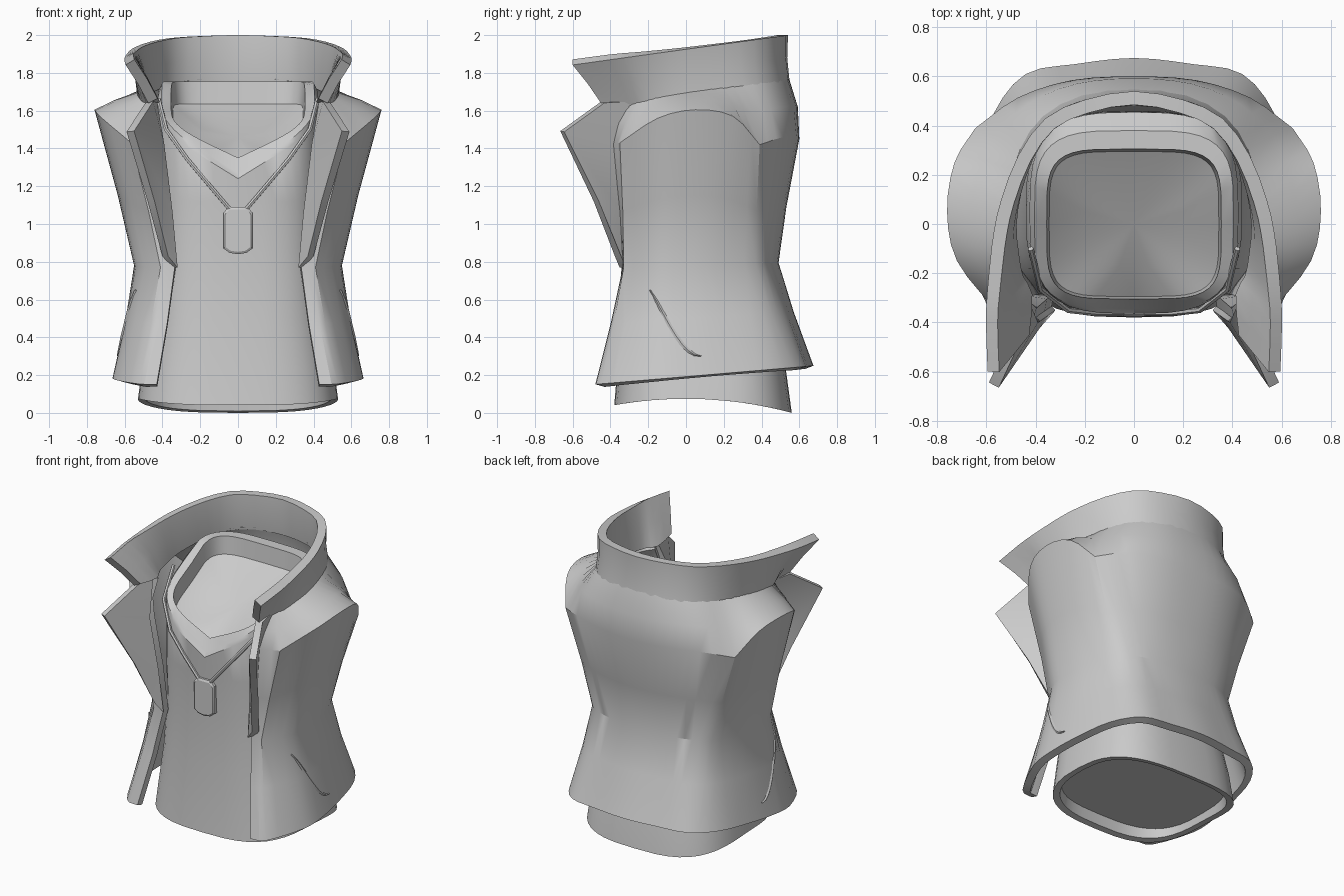
import bpy, bmesh, math
from mathutils import Vector
from mathutils.bvhtree import BVHTree

if "Cube" in bpy.data.objects:
    bpy.data.objects.remove(bpy.data.objects["Cube"])


def finish(ob, angle=32):
    bpy.ops.object.select_all(action='DESELECT')
    ob.select_set(True)
    bpy.context.view_layer.objects.active = ob
    bpy.ops.object.convert(target='MESH')
    bpy.ops.object.shade_smooth_by_angle(angle=math.radians(angle))


def make(name, verts, faces, mirror=False, thick=0, offset=-1, angle=32, even=True):
    me = bpy.data.meshes.new(name)
    me.from_pydata([tuple(v) for v in verts], [], faces)
    ob = bpy.data.objects.new(name, me)
    bpy.context.collection.objects.link(ob)
    if mirror:
        m = ob.modifiers.new("mirror", 'MIRROR')
        m.use_clip = True
    if thick:
        s = ob.modifiers.new("thickness", 'SOLIDIFY')
        s.thickness, s.offset, s.use_even_offset = thick, offset, even
    finish(ob, angle)
    return ob


def grid(rows, closed=False):
    n = len(rows[0])
    verts = [Vector(p) for r in rows for p in r]
    faces = []
    for r in range(len(rows) - 1):
        for c in range(n if closed else n - 1):
            d = (c + 1) % n
            faces.append((r*n + c, r*n + n + c, r*n + n + d, r*n + d))
    return verts, faces


def blend(a, b, t, out=0.0):
    res = []
    for p, q in zip(a, b):
        v = Vector(p).lerp(Vector(q), t)
        res.append(v + Vector((v.x, v.y, 0)).normalized() * out)
        if p[0] == 0:
            res[-1].x = 0
    return res


def smooth(row, n=3, corners=()):
    """Catmull-Rom refinement of a half row starting on the mirror plane."""
    p = [Vector(q) for q in row]
    p = [Vector((-p[1].x, p[1].y, p[1].z))] + p + [2*p[-1] - p[-2]]
    res = []
    for i in range(1, len(p) - 2):
        a, b, c, d = p[i - 1:i + 3]
        if i - 1 in corners:
            a = 2*b - c
        if i in corners:
            d = 2*c - b
        for k in range(n):
            t = k/n
            res.append(.5*(2*b + (c - a)*t + (2*a - 5*b + 4*c - d)*t*t + (3*b - a - 3*c + d)*t**3))
    res[0].x = 0
    return res + [p[-2]]


# Jacket body: half rows from centre back round to the front opening
hem = [(x, y, 0.192 + 0.085*y) for x, y in
       [(0, .675), (.24, .65), (.44, .61), (.57, .45), (.63, .22), (.66, 0),
        (.65, -.2), (.53, -.45), (.43, -.48)]]
waist = [(x, y, .78 + .03*y) for x, y in
         [(0, .49), (.2, .475), (.35, .435), (.455, .37), (.535, .16), (.55, -.02),
          (.525, -.17), (.41, -.33), (.335, -.335)]]
arch = [(0, .6, 1.45), (.25, .585, 1.46), (.47, .515, 1.46), (.645, .39, 1.42), (.73, .25, 1.57),
        (.76, .05, 1.605), (.72, -.15, 1.56), (.565, -.35, 1.43), (.41, -.39, 1.42)]
neck = [(x, y, 1.7 + .165*y) for x, y in
        [(0, .54), (.2, .515), (.36, .43), (.45, .3), (.5, .13), (.52, -.01),
         (.51, -.13), (.49, -.23), (.45, -.3)]]
hem_s, neck_s = smooth(hem), smooth(neck)
waist_s, arch_s = smooth(waist, corners=(7,)), smooth(arch, corners=(3, 7))
mid_s = blend(waist_s, arch_s, .45, -.008)
jv, jf = grid([hem_s, blend(waist_s, hem_s, .48, -.008), waist_s, mid_s, arch_s,
               blend(arch_s, neck_s, .5, .022), neck_s])
surface = BVHTree.FromPolygons(jv, jf)
make("jacket_body", jv, jf, True, .05, even=False, angle=26)

# Stand-up collar, open at the front
base = [(x + (.012 if x else 0), y + .008, z - .03) for x, y, z in neck] + [(.475, -.45, 1.64)]
top = [(x, y, 1.925 + .138*y) for x, y in
       [(0, .54), (.2, .505), (.36, .43), (.47, .28), (.54, .1), (.57, -.03),
        (.585, -.15), (.597, -.28), (.602, -.4), (.595, -.6)]]
base, top = smooth(base, 2), smooth(top, 2)
make("collar", *grid([base, blend(base, top, .5, -.008), top]), True, .055)

# Lapels folded out from the opening edges
inner = [waist_s[-1], mid_s[-1], arch_s[-1], neck_s[-1]]
outer = [(.385, -.36, .83), (.46, -.475, 1.12), (.57, -.655, 1.49), (.47, -.44, 1.645)]
make("lapels", *grid([[a, b] for a, b in zip(inner, outer)]), True, .045, 0)

# Curved slit pockets, laid on the jacket sides
strip = []
for i in range(9):
    t = i / 8
    y = -.19 + .27*t
    z = .65 - .35*math.sin(t*math.pi/2)**1.1
    w = .003 + .012*math.sin(math.pi*t)
    line = []
    for s, lift in ((-1, -.004), (0, .004), (1, -.004)):
        yy, zz = y + s*w*.75, z + s*w*.65
        hit = surface.ray_cast(Vector((2, yy, zz)), Vector((-1, 0, 0)))[0]
        line.append((hit.x + lift, yy, zz))
    strip.append(line)
make("pocket_slits", *grid(strip), True, .004, 0)

# Shirt: rounded square rings lofted from the recessed base to the recessed neckline
N = 40


def ring(a, yf, yb, zf, p=3.0):
    pts = []
    for i in range(N):
        t = -2*math.pi*i/N
        c, s = math.cos(t), math.sin(t)
        x = a*math.copysign(abs(c)**(2/p), c)
        y = (yb + yf)/2 + (yb - yf)/2*math.copysign(abs(s)**(2/p), s)
        pts.append((x, y, zf(x, y)))
    return pts


def flat(z):
    return lambda x, y: z


def hemline(x, y):
    return .075 - .238*y*y


def rim(v, slope, back):
    def f(x, y):
        t = min(1, max(0, (y + .05)/.32))
        t = t*t*(3 - 2*t)
        z = v + slope*abs(x) + .42*max(0, y + .33)
        return z*(1 - t) + back*t
    return f


rings = [ring(.48, -.33, .51, flat(.12)),
         ring(.49, -.34, .52, hemline),
         ring(.53, -.38, .56, hemline),
         ring(.51, -.365, .53, flat(.22)),
         ring(.465, -.35, .47, flat(.5)),
         ring(.44, -.34, .43, flat(.85)),
         ring(.44, -.355, .46, flat(1.12)),
         ring(.425, -.365, .455, rim(1.24, .62, 1.7), 3.2),
         ring(.405, -.345, .38, rim(1.27, .62, 1.755), 3.8),
         ring(.355, -.305, .305, rim(1.34, .47, 1.755), 4.5),
         ring(.345, -.295, .295, rim(1.24, .44, 1.635), 4.5),
         ring(.2, -.17, .17, lambda x, y: 1.46 + .55*y, 3)]
sv, sf = grid(rings, True)
k = len(sv)
sv += [Vector((0, .09, .12)), Vector((0, 0, 1.46))]
last = (len(rings) - 1)*N
for i in range(N):
    j = (i + 1) % N
    sf.append((k, i, j))
    sf.append((last + i, k + 1, last + j))
make("shirt", sv, sf, angle=35)

# Necklace cord on both sides
for side in (-1, 1):
    cu = bpy.data.curves.new("necklace_cord", 'CURVE')
    cu.dimensions = '3D'
    cu.bevel_depth, cu.bevel_resolution = .012, 1
    cu.use_fill_caps = True
    path = [(.42, -.1, 1.66), (.38, -.265, 1.5), (.27, -.35, 1.345), (.16, -.362, 1.215), (.045, -.362, 1.08)]
    sp = cu.splines.new('POLY')
    sp.points.add(len(path) - 1)
    for p, (x, y, z) in zip(sp.points, path):
        p.co = (side*x, y, z, 1)
    ob = bpy.data.objects.new("necklace_cord", cu)
    bpy.context.collection.objects.link(ob)
    finish(ob, 50)

# Pendant tag
outline = [(.05, 1.09), (.076, 1.06), (.076, .87), (.045, .847), (0, .84)]
outline += [(-x, z) for x, z in outline[-2::-1]]
n = len(outline)
pv = [(x*f, y, .965 + (z - .965)*f) for y, f in ((-.335, 1), (-.368, 1), (-.376, .9)) for x, z in outline]
pf = [tuple(range(n - 1, -1, -1)), tuple(range(2*n, 3*n))]
for r in (0, 1):
    pf += [(r*n + i, r*n + (i + 1) % n, (r + 1)*n + (i + 1) % n, (r + 1)*n + i) for i in range(n)]
make("pendant", pv, pf)

# Consistent outward normals on the closed parts
for name in ("shirt", "pendant"):
    me = bpy.data.objects[name].data
    bm = bmesh.new()
    bm.from_mesh(me)
    bmesh.ops.recalc_face_normals(bm, faces=bm.faces)
    bm.to_mesh(me)
    bm.free()
